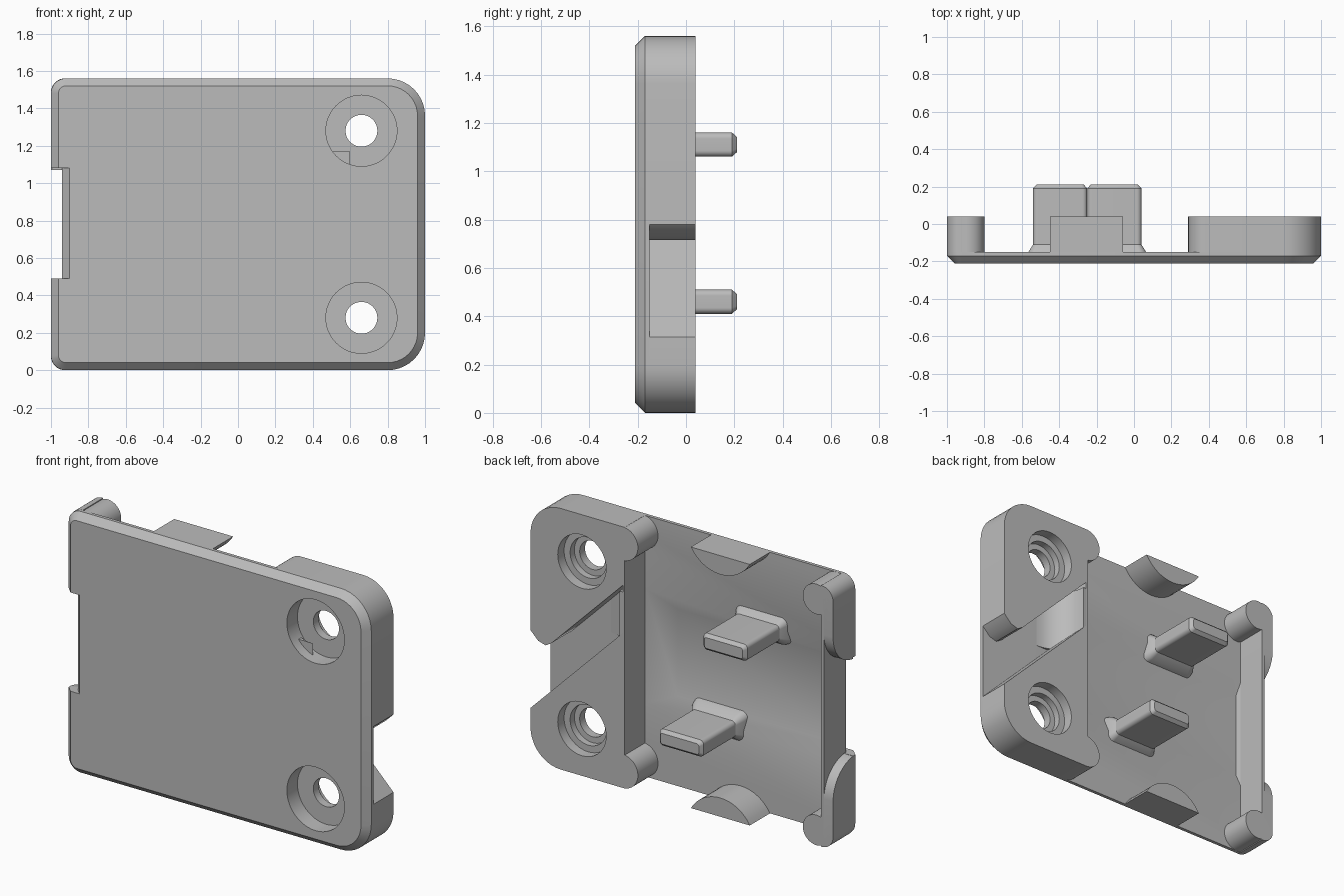
import bpy, bmesh
from math import sin, cos, pi, radians

cube = bpy.data.objects.get("Cube")
if cube:
    bpy.data.objects.remove(cube, do_unlink=True)

grey = bpy.data.materials.new("plain grey")
grey.use_nodes = True
grey.diffuse_color = (0.5, 0.5, 0.5, 1)
grey.node_tree.nodes["Principled BSDF"].inputs["Base Color"].default_value = grey.diffuse_color

HEIGHT = 1.56
FLOOR, REAR = -0.15, 0.04

# Maps (u, v, along) to x, y, z for each extrusion axis
AXES = {"x": lambda u, v, t: (t, u, v),
        "y": lambda u, v, t: (u, t, v),
        "z": lambda u, v, t: (u, v, t)}


def loft(name, loops, axis="y"):
    """Solid through a list of (position, outline) with equal point counts."""
    bm = bmesh.new()
    rings = [[bm.verts.new(AXES[axis](u, v, t)) for u, v in pts] for t, pts in loops]
    for a, b in zip(rings, rings[1:]):
        for i in range(len(a)):
            j = (i + 1) % len(a)
            bm.faces.new((a[i], a[j], b[j], b[i]))
    bm.faces.new(rings[0])
    bm.faces.new(rings[-1][::-1])
    bmesh.ops.recalc_face_normals(bm, faces=bm.faces)
    mesh = bpy.data.meshes.new(name)
    bm.to_mesh(mesh)
    bm.free()
    mesh.materials.append(grey)
    obj = bpy.data.objects.new(name, mesh)
    bpy.context.collection.objects.link(obj)
    return obj


def prism(name, pts, a, b, axis="y"):
    return loft(name, [(a, pts), (b, pts)], axis)


def arc(cx, cz, r, start, end, n=10):
    return [(cx + r * cos(radians(start + (end - start) * i / n)),
             cz + r * sin(radians(start + (end - start) * i / n))) for i in range(n + 1)]


def rounded(x0, x1, z0, z1, left, right):
    """Rectangle with its own corner radius on each side."""
    return (arc(x1 - right, z0 + right, right, -90, 0)
            + arc(x1 - right, z1 - right, right, 0, 90)
            + arc(x0 + left, z1 - left, left, 90, 180)
            + arc(x0 + left, z0 + left, left, 180, 270))


def rect(x0, x1, z0, z1):
    return [(x0, z0), (x1, z0), (x1, z1), (x0, z1)]


def circle(cx, cz, r, n=48):
    return arc(cx, cz, r, 0, 360 * (n - 1) / n, n - 1)


def cut(obj, cutters):
    bpy.context.view_layer.objects.active = obj
    for c in cutters:
        c.hide_render = True
        mod = obj.modifiers.new("cut", "BOOLEAN")
        mod.operation, mod.solver, mod.object = "DIFFERENCE", "EXACT", c
        bpy.ops.object.modifier_apply(modifier=mod.name)


parts, cutters = [], []

# Front plate with chamfered front edge
c = 0.04
outline = rounded(-1, 1, 0, HEIGHT, 0.08, 0.2)
plate = loft("front_plate", [
    (-0.21, rounded(-1 + c, 1 - c, c, HEIGHT - c, 0.04, 0.16)),
    (-0.17, outline), (FLOOR, outline)])

# Stepped screw holes
steps = [(-0.3, 0.19), (-0.11, 0.19), (-0.11, 0.085), (-0.06, 0.085),
         (-0.06, 0.12), (-0.02, 0.12), (-0.02, 0.16), (0.1, 0.16)]
holes = [loft("hole_cutter", [(y, circle(0.66, z, r)) for y, r in steps])
         for z in (0.28, 1.28)]

# Side notch with a chamfer, and the shallow floor recess
notch = prism("notch_cutter", [(-0.9, -0.21), (-0.94, -0.17), (-0.94, 0.1),
                               (-1.1, 0.1), (-1.1, -0.3), (-0.9, -0.3)], 0.49, 1.08, "z")
recess = loft("recess_cutter", [(-0.18, rect(-0.91, 0.18, 0.52, 1.04)),
                                (FLOOR, rect(-0.92, 0.37, 0.44, 1.12)),
                                (0, rect(-0.92, 0.37, 0.44, 1.12))])
cut(plate, holes + [notch, recess])
parts.append(plate)

# Screw block with a diagonal cable channel
block = prism("screw_block", rounded(0.377, 1, 0, HEIGHT, 0.001, 0.2), FLOOR, REAR)
channel = prism("channel_cutter", [(0.39, 0.925), (1.1, 0.215), (1.1, 0.9), (1, 0.78),
                                   (0.95, 0.73), (0.9, 0.715), (0.86, 0.74),
                                   (0.39, 1.21)], -0.2, 0.1)
cut(block, holes + [channel])
parts.append(block)
ramp = [(0.385, FLOOR)] + arc(0.6, REAR, 0.19, 270, 180, 8) + [(0.385, REAR - 0.002)]
parts.append(prism("channel_ramp", ramp, 0.8, 1.17, "z"))

# Left rail, thin wall left standing behind the notch
rail = prism("left_rail", rounded(-1, -0.92, 0, HEIGHT, 0.075, 0.001), FLOOR, REAR)
sweep = [(FLOOR - 0.02 + 0.21 * sin(a * pi / 20), 0.29 + 0.2 * cos(a * pi / 20))
         for a in range(11)]
gap = sweep + [(0.1, 0.29), (0.1, HEIGHT - 0.29)]
gap += [(y, HEIGHT - z) for y, z in reversed(sweep)]
gap_cutter = prism("gap_cutter", gap, -1.1, -0.94, "x")
cut(rail, [gap_cutter])
parts.append(rail)

# Rounded corner posts and edge clips, mirrored top and bottom
clip = arc(-0.255, 0, 0.225, 30, 150, 16)
low = clip[0][1]
for side, flip in (("lower", False), ("upper", True)):
    def place(pts):
        return [(x, HEIGHT - z if flip else z) for x, z in pts]
    parts.append(prism(side + "_block_nub", place(circle(0.39, 0.1, 0.1)), FLOOR, REAR))
    parts.append(prism(side + "_rail_nub", place(circle(-0.89, 0.09, 0.09)), FLOOR, REAR))
    parts.append(prism(side + "_clip", place([(x, z - low) for x, z in clip]), FLOOR, REAR))

# Flat pins with flared feet
for side, x, z in (("lower", -0.105, 0.46), ("upper", -0.395, 1.11)):
    def section(w, h, r):
        return rounded(x - w, x + w, z - h, z + h, r, r)
    body, tip = section(0.145, 0.05, 0.025), section(0.127, 0.032, 0.015)
    parts.append(loft(side + "_pin", [(-0.19, body), (0.19, body), (0.21, tip)]))
    parts.append(loft(side + "_pin_foot", [(-0.19, section(0.18, 0.09, 0.04)),
                                           (-0.15, section(0.17, 0.08, 0.04)),
                                           (-0.11, section(0.145, 0.05, 0.025))]))

for helper in holes + [notch, recess, channel, gap_cutter]:
    bpy.data.objects.remove(helper, do_unlink=True)

bpy.ops.object.select_all(action="DESELECT")
for p in parts:
    p.select_set(True)
bpy.context.view_layer.objects.active = plate
bpy.ops.object.shade_smooth_by_angle(angle=radians(30))
